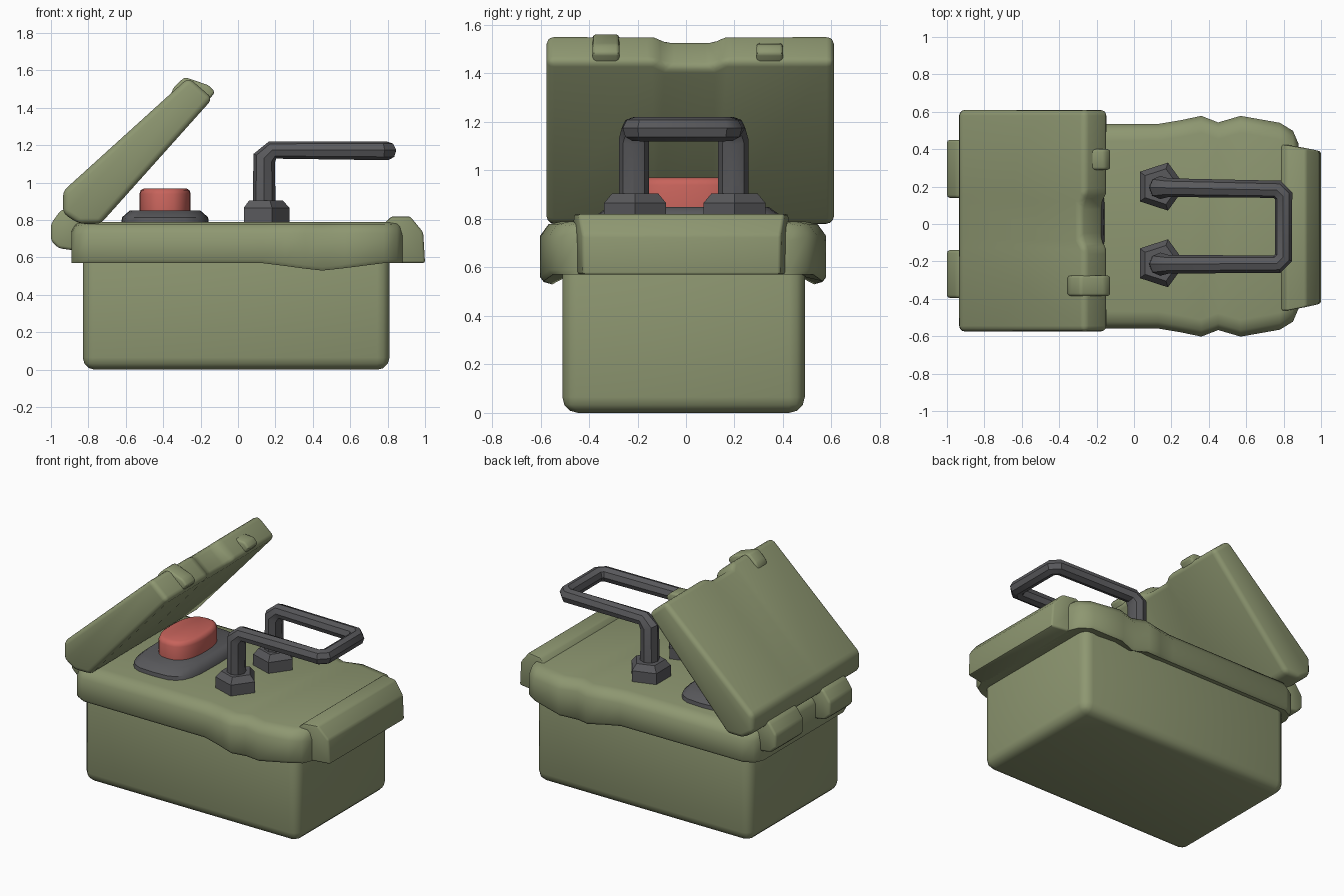
import bpy, bmesh, math
from mathutils import Vector

old = bpy.data.objects.get("Cube")
if old:
    bpy.data.objects.remove(old, do_unlink=True)


def material(name, rgb):
    m = bpy.data.materials.new(name)
    m.use_nodes = True
    m.diffuse_color = (*rgb, 1)
    m.node_tree.nodes["Principled BSDF"].inputs["Base Color"].default_value = (*rgb, 1)
    return m


GREEN = material("olive green", (0.27, 0.31, 0.165))
GREY = material("dark grey", (0.10, 0.10, 0.107))
RED = material("button red", (0.57, 0.125, 0.105))


def smooth(ob, angle):
    bpy.ops.object.select_all(action='DESELECT')
    ob.select_set(True)
    bpy.context.view_layer.objects.active = ob
    bpy.ops.object.shade_smooth_by_angle(angle=math.radians(angle))


def loft(name, rings, mat, bevel=0, segments=2, angle=45):
    """Skin closed rings of equal length, cap both ends, optionally round the edges."""
    bm = bmesh.new()
    loops = [[bm.verts.new(p) for p in ring] for ring in rings]
    n = len(loops[0])
    for a, b in zip(loops, loops[1:]):
        for i in range(n):
            j = (i + 1) % n
            bm.faces.new((a[i], a[j], b[j], b[i]))
    bm.faces.new(loops[0])
    bm.faces.new(loops[-1])
    bmesh.ops.recalc_face_normals(bm, faces=bm.faces)
    if bevel:
        sharp = [e for e in bm.edges if e.calc_face_angle(0) > math.radians(24)]
        bmesh.ops.bevel(bm, geom=sharp, offset=bevel, segments=segments,
                        profile=0.5, affect='EDGES', clamp_overlap=True)
    mesh = bpy.data.meshes.new(name)
    bm.to_mesh(mesh)
    bm.free()
    ob = bpy.data.objects.new(name, mesh)
    bpy.context.collection.objects.link(ob)
    mesh.materials.append(mat)
    smooth(ob, angle)
    return ob


def prism(name, profile, y0, y1, mat, bevel=0, segments=2):
    return loft(name, [[(x, y, z) for x, z in profile] for y in (y0, y1)],
                mat, bevel, segments)


def oval(cx, cy, rx, ry, z, n=24, q=2.0):
    """Ring in the xy plane; a higher q makes it squarer."""
    ring = []
    for i in range(n):
        c, s = math.cos(math.tau * i / n), math.sin(math.tau * i / n)
        ring.append((cx + rx * math.copysign(abs(c) ** (2 / q), c),
                     cy + ry * math.copysign(abs(s) ** (2 / q), s), z))
    return ring


# Box body
prism("body", [(-0.83, 0), (0.81, 0), (0.81, 0.68), (-0.83, 0.68)],
      -0.51, 0.49, GREEN, 0.065, 3)


# Rim with latch bulges along both long sides
def rim_ring(x, w, dip, top):
    low = 0.57
    half = [(w - 0.09, top), (w - 0.035, top - 0.012), (w, top - 0.06),
            (w, low - dip + 0.02), (w - 0.015, low - dip), (w - 0.09, low)]
    pts = half + [(-y, z) for y, z in reversed(half)]
    return [(x, y - 0.012, z) for y, z in pts]


rim_stations = [(-0.89, 0.45, 0, 0.745), (-0.865, 0.51, 0, 0.78), (-0.80, 0.545, 0, 0.79),
                (0.13, 0.547, 0, 0.79), (0.25, 0.567, 0.015, 0.79), (0.36, 0.59, 0.03, 0.79),
                (0.45, 0.555, 0.04, 0.79), (0.57, 0.59, 0.027, 0.79), (0.78, 0.553, 0, 0.79),
                (0.85, 0.51, 0, 0.785), (0.88, 0.44, 0, 0.77)]
loft("rim", [rim_ring(*s) for s in rim_stations], GREEN, angle=50)

# Raised lip on the far end
lip = [(0.78, 0.57), (1.0, 0.57), (0.99, 0.735), (0.92, 0.82), (0.82, 0.82), (0.78, 0.78)]
loft("end_lip", [[(x, y * (1 - 0.5 * max(0, x - 0.83)), z) for x, z in lip]
                 for y in (-0.465, 0.425)], GREEN, 0.012, 2)

# Hinge knuckles
knuckle = [(-1.0, 0.78), (-1.0, 0.69), (-0.96, 0.65), (-0.86, 0.635),
           (-0.82, 0.80), (-0.90, 0.87), (-0.95, 0.85)]
for side, y0, y1 in (("left", 0.14, 0.45), ("right", -0.395, -0.14)):
    prism("hinge_" + side, knuckle, y0, y1, GREEN, 0.015)

# Open lid, its free edge pulled back in the middle
slope = Vector((0.737, 0.676))


def lid_ring(y, pull):
    base = [(-0.935, 0.955), (-0.935, 0.835), (-0.85, 0.78), (-0.735, 0.78)]
    tip = [Vector(p) - slope * pull for p in ((-0.135, 1.45), (-0.265, 1.562))]
    return [(x, y, z) for x, z in base + tip]


lid_stations = [(-0.575, 0), (-0.13, 0), (-0.08, 0.035), (0.11, 0.035), (0.16, 0), (0.61, 0)]
loft("lid", [lid_ring(*s) for s in lid_stations], GREEN, 0.042, 3, angle=60)

# Catch tabs on the free edge of the lid
normal = Vector((-0.676, 0.737))
origin = Vector((-0.92, 0.955))
for side, y0, y1, top in (("left", 0.29, 0.40, -0.03), ("right", -0.385, -0.275, 0.02)):
    corners = [(0.76, top - 0.02), (0.80, top), (0.88, top), (0.945, -0.10), (0.945, -0.15),
               (0.78, -0.17)]
    prism("catch_" + side, [tuple(origin + slope * u + normal * n) for u, n in corners],
          y0, y1, GREEN, 0.014)

# Button and its plinth
plinth = [(0.235, 0.385, 0.78), (0.23, 0.38, 0.815), (0.19, 0.33, 0.85)]
loft("button_plinth", [oval(-0.39, 0.01, rx, ry, z, 24, 3.6) for rx, ry, z in plinth], GREY)
button = [(0.137, 0.225, 0.84), (0.137, 0.225, 0.94), (0.13, 0.215, 0.96), (0.112, 0.195, 0.97)]
loft("button", [oval(-0.39, 0.01, rx, ry, z, 24, 2.5) for rx, ry, z in button], RED)

# Five-sided feet of the handle
for side, y in (("left", 0.2), ("right", -0.21)):
    loft("handle_foot_" + side, [oval(0.14, y, r, r, z, 5) for r, z in
                                 ((0.135, 0.78), (0.135, 0.865), (0.1, 0.905))],
         GREY, angle=25)

# Bent tube handle: every corner is cut into two points
path = [Vector(p) for p in ((0.14, 0.195, 0.8), (0.14, 0.195, 1.175), (0.80, 0.185, 1.17),
                            (0.80, -0.215, 1.17), (0.14, -0.215, 1.175), (0.14, -0.215, 0.8))]
points = [(path[0], 0.062)]
for k in range(1, len(path) - 1):
    for other in (path[k - 1], path[k + 1]):
        at_post = k in (1, 4)
        is_post = at_post and abs(other.z - path[k].z) > 0.1
        step = (other - path[k]).normalized() * (0.045 if at_post else 0.035)
        points.append((path[k] + step, 0.062 if is_post else 0.05))
points.append((path[-1], 0.062))

curve = bpy.data.curves.new("handle", 'CURVE')
curve.dimensions = '3D'
curve.bevel_depth = 1.0
curve.bevel_resolution = 2
curve.use_fill_caps = True
spline = curve.splines.new('POLY')
spline.points.add(len(points) - 1)
for sp, (co, radius) in zip(spline.points, points):
    sp.co = (*co, 1)
    sp.radius = radius
handle = bpy.data.objects.new("handle", curve)
bpy.context.collection.objects.link(handle)
curve.materials.append(GREY)
bpy.ops.object.select_all(action='DESELECT')
handle.select_set(True)
bpy.context.view_layer.objects.active = handle
bpy.ops.object.convert(target='MESH')
smooth(bpy.context.view_layer.objects.active, 40)
